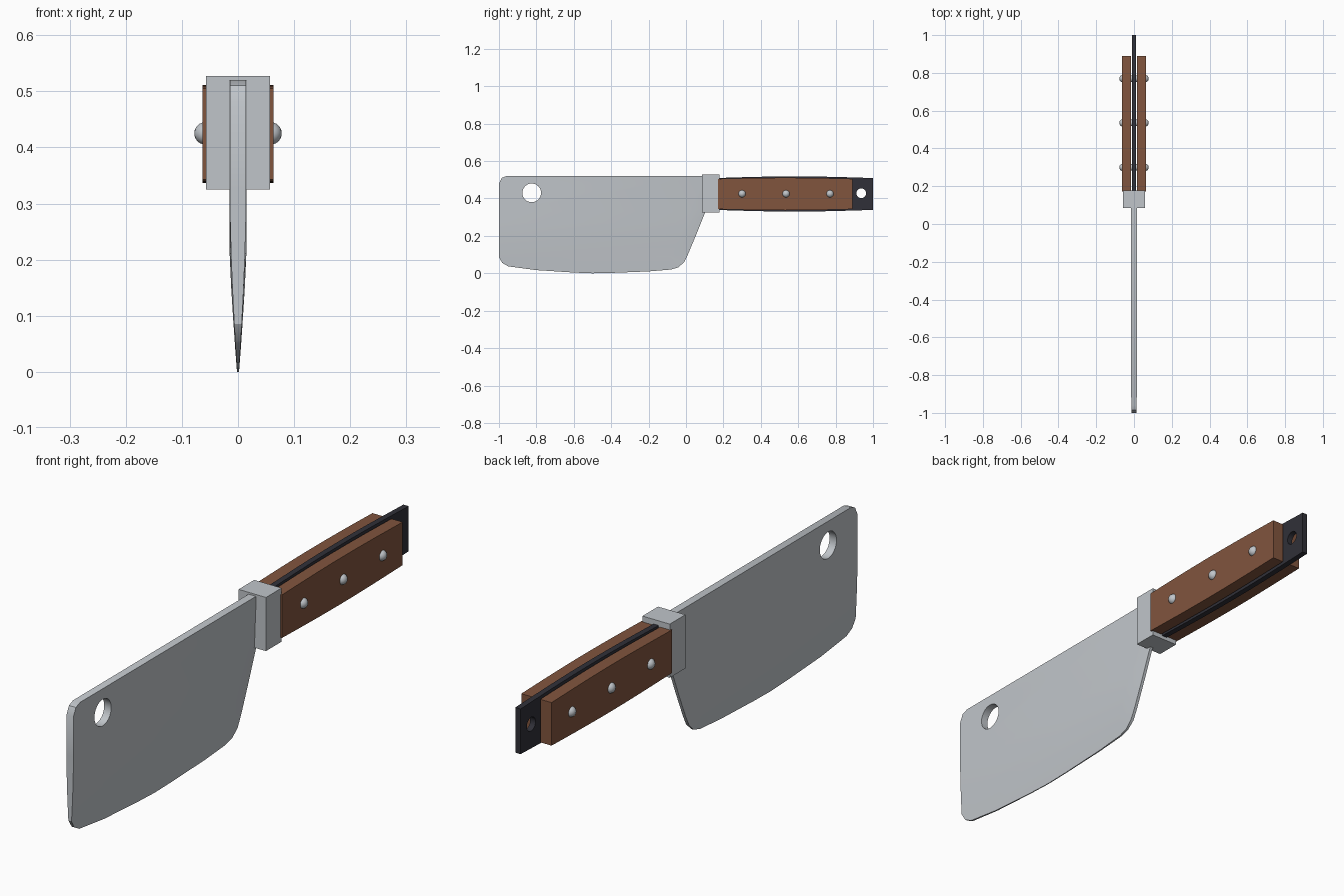
import bpy, bmesh, math
from mathutils import Matrix

if "Cube" in bpy.data.objects:
    bpy.data.objects.remove(bpy.data.objects["Cube"])


def material(name, rgb):
    m = bpy.data.materials.new(name)
    m.use_nodes = True
    m.diffuse_color = (*rgb, 1)
    m.node_tree.nodes["Principled BSDF"].inputs["Base Color"].default_value = (*rgb, 1)
    return m


steel = material("steel", (0.53, 0.56, 0.59))
wood = material("brown wood", (0.22, 0.09, 0.048))
black = material("black tang", (0.03, 0.03, 0.04))


def activate(obj):
    bpy.ops.object.select_all(action='DESELECT')
    obj.select_set(True)
    bpy.context.view_layer.objects.active = obj


def finish(name, bm, mat):
    bmesh.ops.recalc_face_normals(bm, faces=bm.faces)
    mesh = bpy.data.meshes.new(name)
    bm.to_mesh(mesh)
    bm.free()
    obj = bpy.data.objects.new(name, mesh)
    bpy.context.collection.objects.link(obj)
    mesh.materials.append(mat)
    return obj


def smooth(obj):
    activate(obj)
    bpy.ops.object.shade_smooth_by_angle(angle=math.radians(30))


def prism(outline, x0, x1):
    """Side outline of (y, z) points stretched from x0 to x1."""
    bm = bmesh.new()
    a = [bm.verts.new((x0, y, z)) for y, z in outline]
    b = [bm.verts.new((x1, y, z)) for y, z in outline]
    bm.faces.new(a)
    bm.faces.new(b[::-1])
    for i in range(len(a)):
        j = (i + 1) % len(a)
        bm.faces.new((a[i], b[i], b[j], a[j]))
    return bm


def bevel(bm, width, segments):
    edges = [e for e in bm.edges if e.calc_face_angle(0) > 0.5]
    bmesh.ops.bevel(bm, geom=edges, offset=width, segments=segments,
                    profile=0.5, affect='EDGES')


def cylinder_x(bm, radius, length, y, z, sides):
    place = Matrix.Translation((0, y, z)) @ Matrix.Rotation(math.pi / 2, 4, 'Y')
    bmesh.ops.create_cone(bm, cap_ends=True, segments=sides, radius1=radius,
                          radius2=radius, depth=length, matrix=place)


def drill(obj, radius, y, z):
    bm = bmesh.new()
    cylinder_x(bm, radius, 0.3, y, z, 32)
    cutter = finish("hole_cutter", bm, obj.data.materials[0])
    cutter.hide_render = True
    mod = obj.modifiers.new("hole", 'BOOLEAN')
    mod.operation = 'DIFFERENCE'
    mod.solver = 'EXACT'
    mod.object = cutter
    activate(obj)
    bpy.ops.object.modifier_apply(modifier=mod.name)
    bpy.data.objects.remove(cutter)


# Blade: side profile, thinned toward the cutting edge, heel and tip
outline = [(-1, 0.48), (-0.985, 0.51), (-0.96, 0.52), (0.13, 0.52), (0.13, 0.36),
           (0.1, 0.32), (0.05, 0.195), (0.01, 0.1), (-0.01, 0.06), (-0.04, 0.032),
           (-0.08, 0.02), (-0.2, 0.01), (-0.4, 0.002), (-0.5, 0), (-0.6, 0.004),
           (-0.8, 0.017), (-0.95, 0.037), (-0.982, 0.055), (-1, 0.085)]
bm = prism(outline, -1, 1)


def slice_mesh(co, no):
    bmesh.ops.bisect_plane(bm, geom=bm.verts[:] + bm.edges[:] + bm.faces[:],
                           plane_co=co, plane_no=no)


for z in (0.045, 0.09, 0.15, 0.21, 0.27, 0.33):
    slice_mesh((0, 0, z), (0, 0, 1))
slice_mesh((0, 0, 0.28), (0, 0.923, -0.385))
for v in bm.verts:
    x, y, z = v.co
    edge = 0.002 + 0.016 * math.sin(math.pi / 2 * min(z / 0.33, 1))
    heel = 0.006 + 0.12 * max(0, 0.385 * (z - 0.32) - 0.923 * (y - 0.1))
    taper = 1 - 0.2 * min(1, max(0, (0.1 - y) / 1.1))
    v.co.x = math.copysign(min(edge, heel) * taper, x)
blade = finish("blade", bm, steel)
drill(blade, 0.05, -0.825, 0.43)
smooth(blade)

# Bolster between blade and handle
bm = prism([(0.085, 0.325), (0.178, 0.325), (0.178, 0.527), (0.085, 0.527)], -0.057, 0.057)
bevel(bm, 0.012, 3)
smooth(finish("bolster", bm, steel))


def bulged(y0, y1, half, bulge, steps=10):
    """Handle outline, slightly taller in the middle."""
    ys = [y0 + (y1 - y0) * i / steps for i in range(steps + 1)]
    hs = [half + bulge * math.sin(math.pi * i / steps) for i in range(steps + 1)]
    mid = 0.424
    return ([(y, mid - h) for y, h in zip(ys, hs)]
            + [(y, mid + h) for y, h in reversed(list(zip(ys, hs)))])


# Tang with hanging hole
bm = prism(bulged(0.16, 1, 0.085, 0.009), -0.011, 0.011)
bevel(bm, 0.004, 2)
tang = finish("tang", bm, black)
drill(tang, 0.026, 0.937, 0.428)
smooth(tang)

# Wooden handle panels and domed rivets
rivet_positions = (0.3, 0.535, 0.77)
for side, sign in (("left", 1), ("right", -1)):
    bm = prism(bulged(0.172, 0.89, 0.081, 0.006), sign * 0.016, sign * 0.063)
    bevel(bm, 0.006, 1)
    finish(side + "_handle_panel", bm, wood)
    bm = bmesh.new()
    for y in rivet_positions:
        bmesh.ops.create_uvsphere(bm, u_segments=20, v_segments=12, radius=0.02,
                                  matrix=Matrix.Translation((sign * 0.058, y, 0.425)))
    smooth(finish(side + "_rivets", bm, steel))

# Pins joining the rivets through the handle
bm = bmesh.new()
for y in rivet_positions:
    cylinder_x(bm, 0.017, 0.11, y, 0.425, 20)
smooth(finish("rivet_pins", bm, steel))
